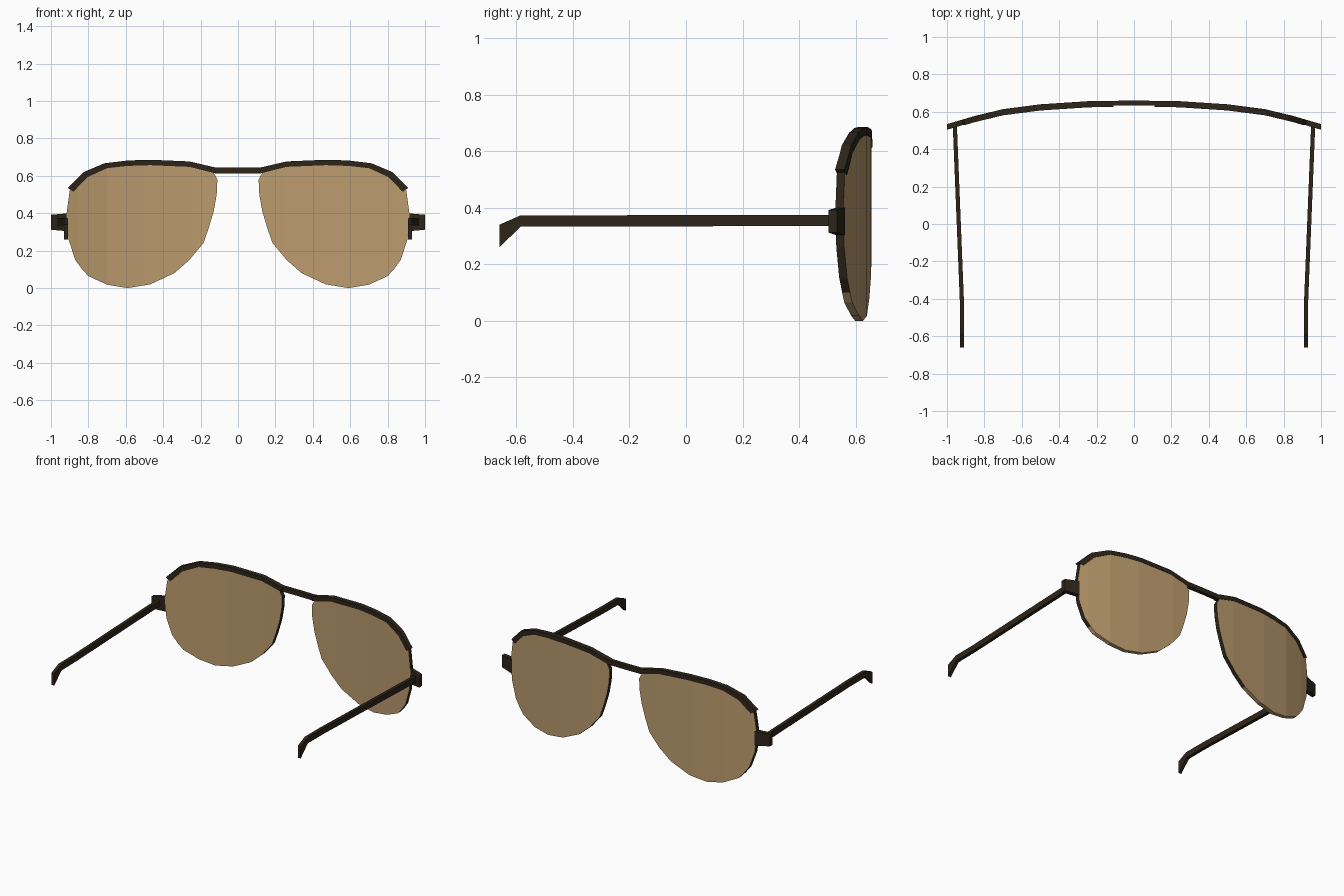
import bpy, bmesh
from mathutils import Vector

if "Cube" in bpy.data.objects:
    bpy.data.objects.remove(bpy.data.objects["Cube"])


def material(name, rgb):
    m = bpy.data.materials.new(name)
    m.diffuse_color = (*rgb, 1)
    m.use_nodes = True
    m.node_tree.nodes["Principled BSDF"].inputs["Base Color"].default_value = m.diffuse_color
    return m


DARK = material("dark_frame", (0.026, 0.018, 0.010))
TAN = material("tan_lens", (0.50, 0.33, 0.155))

# Wrap curve of the front seen from above: |x| -> y
CURVE = [(0, 0.66), (0.24, 0.657), (0.5, 0.64), (0.7, 0.614), (0.85, 0.578), (1.0, 0.534)]


def wrap(x):
    x = abs(x)
    for (x0, y0), (x1, y1) in zip(CURVE, CURVE[1:]):
        if x <= x1 + 1e-4:
            return y0 + (y1 - y0) * (x - x0) / (x1 - x0)
    return CURVE[-1][1]


def finish(bm, name, mats, mirror):
    bmesh.ops.recalc_face_normals(bm, faces=bm.faces[:])
    me = bpy.data.meshes.new(name)
    bm.to_mesh(me)
    bm.free()
    for m in mats:
        me.materials.append(m)
    ob = bpy.data.objects.new(name, me)
    bpy.context.collection.objects.link(ob)
    if mirror:
        ob.modifiers.new("Mirror", 'MIRROR')
    return ob


def wrapped_slab(name, polys, inset, thick, mats, mirror=True):
    """Flat x-z polygons, cut at the curve knots, bent to the wrap and thickened."""
    bm = bmesh.new()
    for poly in polys:
        bm.faces.new([bm.verts.new((x, 0, z)) for x, z in poly])
    bmesh.ops.remove_doubles(bm, verts=bm.verts[:], dist=1e-4)
    for x, _ in CURVE[:-1]:
        for s in ((1,) if x == 0 else (1, -1)):
            bmesh.ops.bisect_plane(bm, geom=bm.verts[:] + bm.edges[:] + bm.faces[:],
                                   plane_co=(s * x, 0, 0), plane_no=(1, 0, 0))
    front, rim = bm.faces[:], [e for e in bm.edges if e.is_boundary]
    for v in bm.verts:
        v.co.y = wrap(v.co.x) - inset
    back = {v: bm.verts.new(v.co - Vector((0, thick, 0))) for v in bm.verts[:]}
    for f in front:
        bm.faces.new([back[v] for v in reversed(f.verts)])
    # Edge band: dark on the sides, bare lens along the bottom
    dark = len(mats) - 1
    for e in rim:
        a, b = e.verts
        f = bm.faces.new((a, b, back[b], back[a]))
        f.material_index = dark if (a.co.z + b.co.z) / 2 > 0.1 else 0
    return finish(bm, name, mats, mirror)


# Lenses
lens = [(0.136, 0.626), (0.11, 0.58), (0.114, 0.5), (0.13, 0.41), (0.158, 0.316),
        (0.185, 0.24), (0.26, 0.15), (0.34, 0.08), (0.468, 0.02), (0.59, 0.0),
        (0.70, 0.018), (0.80, 0.064), (0.833, 0.10), (0.87, 0.15), (0.906, 0.26),
        (0.917, 0.395), (0.90, 0.52), (0.83, 0.60), (0.71, 0.65), (0.58, 0.665), (0.31, 0.662)]
wrapped_slab("lenses", [lens], 0.002, 0.028, [TAN, DARK])

# Brow bars over the lenses
outer = [(0.11, 0.642), (0.26, 0.677), (0.47, 0.686), (0.59, 0.682), (0.714, 0.667),
         (0.826, 0.62), (0.91, 0.535)]
inner = [(0.115, 0.612), (0.26, 0.648), (0.47, 0.657), (0.59, 0.653), (0.70, 0.641),
         (0.805, 0.593), (0.88, 0.515)]
strip = [[outer[i], outer[i + 1], inner[i + 1], inner[i]] for i in range(len(outer) - 1)]
wrapped_slab("brow_bars", strip, 0.0, 0.033, [DARK])

# Bridge
wrapped_slab("bridge", [[(-0.12, 0.613), (0.12, 0.613), (0.12, 0.644), (-0.12, 0.644)]],
             0.0, 0.026, [DARK], mirror=False)

# Hinge end pieces
wrapped_slab("end_pieces", [[(0.905, 0.303), (1.0, 0.312), (1.0, 0.392), (0.905, 0.40)]],
             0.0, 0.03, [DARK])

# Temple arms lofted through sections: x, y, low z, high z
bm = bmesh.new()
rings = []
for x, y, lo, hi in [(0.958, 0.53, 0.335, 0.375), (0.92, -0.42, 0.334, 0.373),
                     (0.919, -0.585, 0.333, 0.373), (0.919, -0.66, 0.26, 0.34)]:
    rings.append([bm.verts.new((x + dx, y, z)) for dx, z in
                  ((-0.011, lo), (0.011, lo), (0.011, hi), (-0.011, hi))])
for a, b in zip(rings, rings[1:]):
    for i in range(4):
        j = (i + 1) % 4
        bm.faces.new((a[i], a[j], b[j], b[i]))
bm.faces.new(rings[0])
bm.faces.new(rings[-1])
finish(bm, "temple_arms", [DARK], True)
